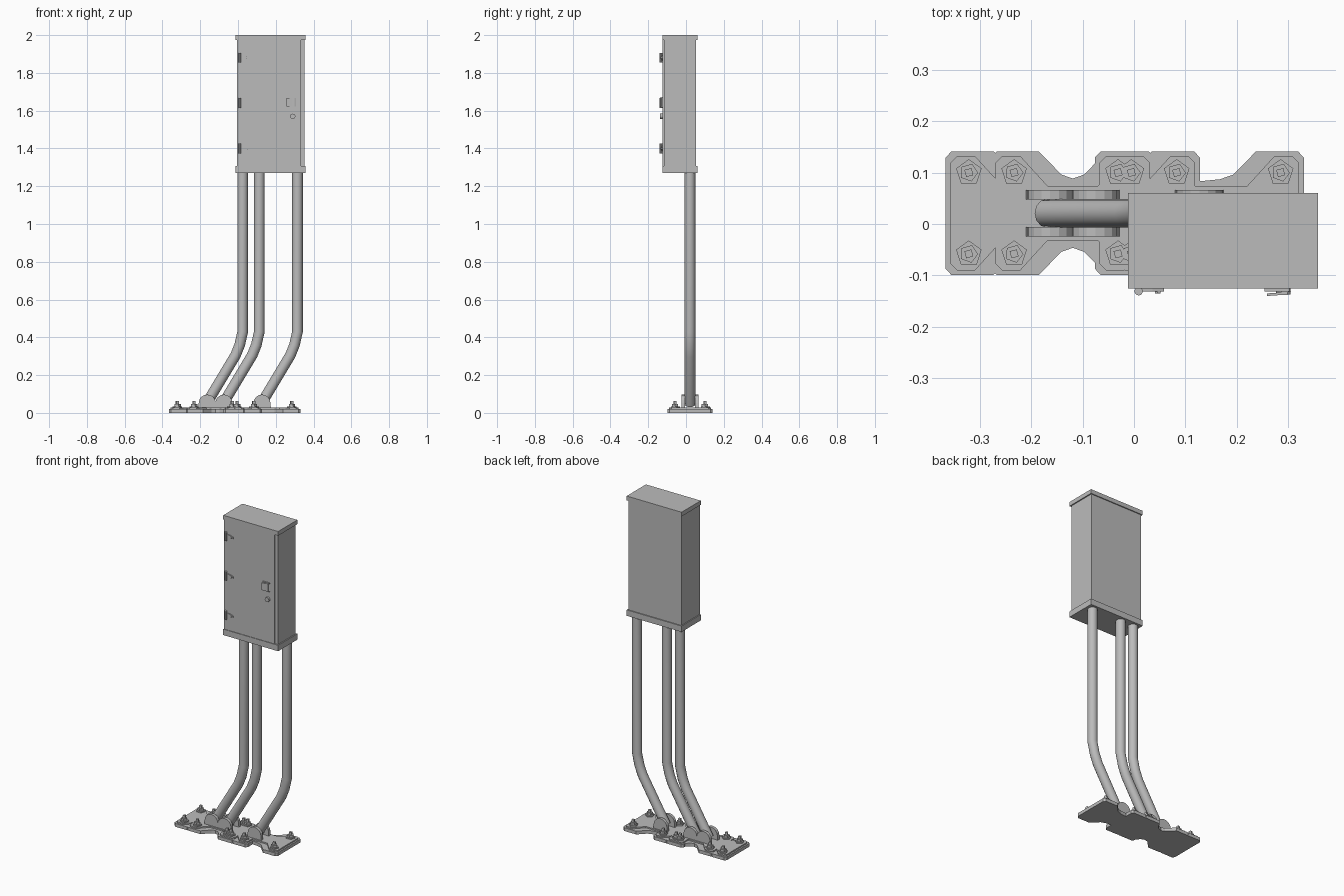
import bpy
import bmesh
import math
from mathutils import Vector

cube = bpy.data.objects.get("Cube")
if cube:
    bpy.data.objects.remove(cube, do_unlink=True)

metal = bpy.data.materials.new("grey metal")
metal.use_nodes = True
GREY = (0.5, 0.5, 0.5, 1)
metal.diffuse_color = GREY
metal.node_tree.nodes["Principled BSDF"].inputs["Base Color"].default_value = GREY

AXIS_Y = 0.021          # centre line of pipes and feet
FEET = {"left": 0.127, "middle": -0.075, "right": -0.163}


def prism(name, outline, start, end, upright=False):
    """Extrude an outline along z, or along y when upright."""
    bm = bmesh.new()
    pts = [(a, start, b) if upright else (a, b, start) for a, b in outline]
    face = bm.faces.new([bm.verts.new(p) for p in pts])
    grown = bmesh.ops.extrude_face_region(bm, geom=[face])["geom"]
    move = Vector((0, end - start, 0) if upright else (0, 0, end - start))
    bmesh.ops.translate(bm, vec=move, verts=[g for g in grown if isinstance(g, bmesh.types.BMVert)])
    bmesh.ops.recalc_face_normals(bm, faces=bm.faces)
    mesh = bpy.data.meshes.new(name)
    bm.to_mesh(mesh)
    bm.free()
    mesh.materials.append(metal)
    obj = bpy.data.objects.new(name, mesh)
    bpy.context.collection.objects.link(obj)
    return obj


def box(name, x, y, z):
    return prism(name, [(x[0], y[0]), (x[1], y[0]), (x[1], y[1]), (x[0], y[1])], *z)


def ngon(cx, cy, r, sides, turn=90):
    angles = [math.radians(turn) + math.tau * i / sides for i in range(sides)]
    return [(cx + r * math.cos(a), cy + r * math.sin(a)) for a in angles]


def mirrored(quarter, cx):
    """Reflect a quarter outline, starting on the long axis end, into a closed one."""
    half = quarter + [(-x, y) for x, y in reversed(quarter) if x > 0]
    full = half + [(x, -y) for x, y in reversed(half)]
    return [(cx + x, AXIS_Y + y) for x, y in full]


LOWER = [(0.203, 0.108), (0.192, 0.12), (0.11, 0.12), (0.066, 0.075), (0.04, 0.066), (0, 0.062)]
UPPER = [(0.194, 0.098), (0.181, 0.111), (0.146, 0.111), (0.093, 0.053)]

for side, cx in FEET.items():
    # Stepped base plate
    prism(side + "_foot_plate", mirrored(LOWER, cx), 0, 0.02)
    prism(side + "_foot_step", mirrored(UPPER, cx), 0.02, 0.028)

    # Anchor bolts at the four corners
    for i, (sx, sy) in enumerate([(-1, -1), (1, -1), (1, 1), (-1, 1)]):
        bx, by = cx + sx * 0.158, AXIS_Y + sy * 0.079
        tag = f"{side}_anchor_{i + 1}_"
        prism(tag + "washer", ngon(bx, by, 0.026, 5), 0.028, 0.035)
        prism(tag + "nut", ngon(bx, by, 0.018, 5, 70), 0.035, 0.048)
        prism(tag + "stud", ngon(bx, by, 0.01, 4, 60), 0.048, 0.064)

    # Clevis ears holding the pipe
    arc = [(cx + 0.045 * math.cos(math.pi * i / 8), 0.052 + 0.045 * math.sin(math.pi * i / 8)) for i in range(9)]
    ear = [(cx - 0.047, 0.027), (cx + 0.047, 0.027)] + arc
    for part, y in (("front", -0.036), ("back", 0.036)):
        prism(f"{side}_{part}_ear", ear, AXIS_Y + y - 0.009, AXIS_Y + y + 0.009, True)
    prism(side + "_clevis_pin", ngon(cx, 0.055, 0.012, 12), AXIS_Y - 0.04, AXIS_Y + 0.04, True)

    # Bent pipe leg
    curve = bpy.data.curves.new(side + "_pipe", "CURVE")
    curve.dimensions = "3D"
    curve.bevel_depth = 0.028
    curve.bevel_resolution = 4
    curve.use_fill_caps = True
    path = [(-0.006, 0.045), (0.15, 0.305), (0.172, 0.36), (0.188, 0.43), (0.188, 1.29)]
    spline = curve.splines.new("POLY")
    spline.points.add(len(path) - 1)
    for point, (x, z) in zip(spline.points, path):
        point.co = (cx + x, AXIS_Y, z, 1)
    curve.materials.append(metal)
    pipe = bpy.data.objects.new(side + "_pipe", curve)
    bpy.context.collection.objects.link(pipe)
    spline.use_smooth = True

# Cabinet with overhanging caps and a raised door
box("cabinet_body", (-0.006, 0.351), (-0.117, 0.054), (1.29, 1.99))
box("cabinet_bottom_cap", (-0.012, 0.358), (-0.125, 0.06), (1.27, 1.306))
box("cabinet_top_cap", (-0.012, 0.358), (-0.125, 0.06), (1.974, 2.0))
box("cabinet_door", (-0.006, 0.333), (-0.125, -0.117), (1.308, 1.974))

# Door hinges
for name, z in (("lower", 1.4), ("middle", 1.64), ("upper", 1.88)):
    prism(name + "_hinge_knuckle", ngon(0.009, -0.131, 0.008, 10), z - 0.026, z + 0.026)
    strap = [(0.014, z - 0.014), (0.036, z - 0.011), (0.058, z - 0.004),
             (0.058, z + 0.004), (0.036, z + 0.011), (0.014, z + 0.014)]
    prism(name + "_hinge_strap", strap, -0.131, -0.124, True)
    prism(name + "_hinge_screw", ngon(0.046, z, 0.006, 6), -0.135, -0.125, True)

# Latch and lock
box("latch_plate", (0.254, 0.302), (-0.131, -0.124), (1.617, 1.672))
handle = [(0.258, -0.14), (0.285, -0.138), (0.307, -0.13), (0.285, -0.133), (0.258, -0.135)]
prism("latch_handle", handle, 1.622, 1.667)
box("latch_pull", (0.286, 0.298), (-0.138, -0.13), (1.62, 1.669))
prism("lock_barrel", ngon(0.29, 1.57, 0.014, 12), -0.137, -0.124, True)
